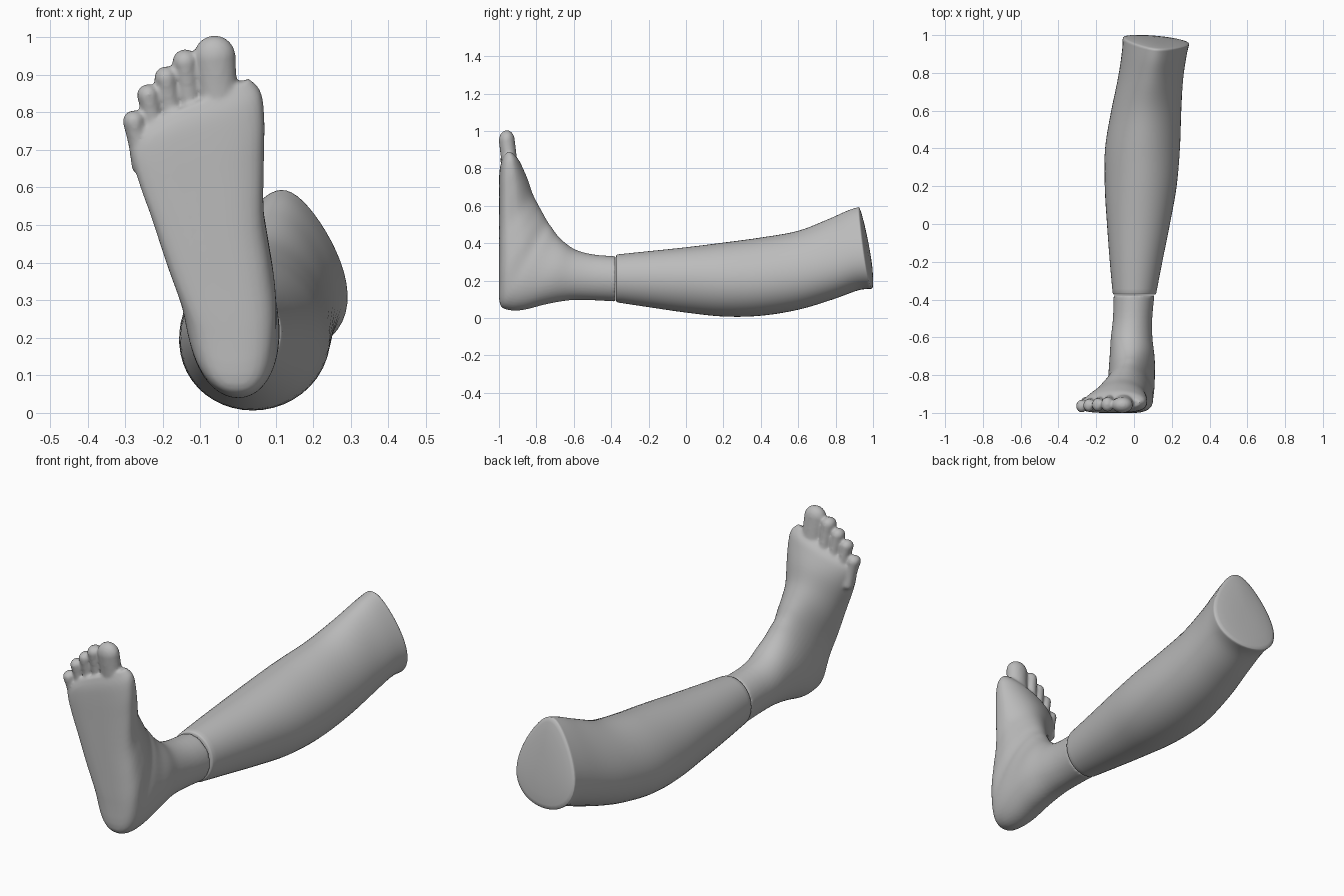
import bpy, bmesh
from math import sin, cos, pi, copysign
from mathutils import Vector, Matrix

cube = bpy.data.objects.get("Cube")
if cube:
    bpy.data.objects.remove(cube)

skin = bpy.data.materials.new("plain grey")
skin.use_nodes = True
COLOUR = (0.5, 0.5, 0.5, 1)
skin.diffuse_color = COLOUR
skin.node_tree.nodes["Principled BSDF"].inputs["Base Color"].default_value = COLOUR


def refine(rows, steps):
    """Smoothly interpolate between stations (Catmull-Rom)."""
    out = []
    for i in range(len(rows) - 1):
        p0, p3 = rows[max(i - 1, 0)], rows[min(i + 2, len(rows) - 1)]
        for s in range(steps):
            t = s / steps
            out.append([0.5 * (2 * b + (c - a) * t + (2 * a - 5 * b + 4 * c - d) * t * t
                               + (3 * b - a - 3 * c + d) * t ** 3)
                        for a, b, c, d in zip(p0, rows[i], rows[i + 1], p3)])
    return out + [list(rows[-1])]


def loft(bm, rings):
    """Skin a list of point rings and cap both ends."""
    loops = [[bm.verts.new(p) for p in ring] for ring in rings]
    n = len(loops[0])
    for a, b in zip(loops, loops[1:]):
        for j in range(n):
            bm.faces.new((a[j], a[(j + 1) % n], b[(j + 1) % n], b[j]))
    bm.faces.new(loops[0][::-1])
    bm.faces.new(loops[-1])


def finish(bm, name):
    bmesh.ops.recalc_face_normals(bm, faces=bm.faces)
    mesh = bpy.data.meshes.new(name)
    bm.to_mesh(mesh)
    bm.free()
    mesh.materials.append(skin)
    obj = bpy.data.objects.new(name, mesh)
    bpy.context.collection.objects.link(obj)
    bpy.ops.object.select_all(action="DESELECT")
    obj.select_set(True)
    bpy.context.view_layer.objects.active = obj
    return obj


N = 48
ANGLES = [2 * pi * j / N for j in range(N)]

# Lower leg stations: y, left x, right x, bottom z, top z, egg shape, end tilt
leg_rows = [
    (-0.365, -0.113, 0.118, 0.083, 0.340, 0, 0),
    (-0.20, -0.128, 0.150, 0.058, 0.357, 0, 0),
    (0.00, -0.143, 0.190, 0.029, 0.378, 0, 0),
    (0.20, -0.155, 0.226, 0.008, 0.403, 0.05, 0),
    (0.40, -0.153, 0.243, 0.012, 0.430, 0.1, 0),
    (0.60, -0.120, 0.250, 0.045, 0.465, 0.15, 0.1),
    (0.77, -0.083, 0.260, 0.100, 0.525, 0.25, 0.5),
    (0.89, -0.064, 0.277, 0.148, 0.572, 0.33, 0.9),
    (0.957, -0.060, 0.292, 0.156, 0.593, 0.37, 1),
]


def leg_ring(row, scale=1.0):
    y, xl, xr, zb, zt, egg, tilt = row
    cx, cz, w, h = (xl + xr) / 2, (zb + zt) / 2, (xr - xl) / 2, (zt - zb) / 2
    ring = []
    for t in ANGLES:
        dx = w * scale * sin(t) * (1 - egg * cos(t)) / (1 + 0.45 * egg * egg)
        dz = h * scale * cos(t)
        ring.append((cx + dx, y - tilt * (0.09 * dx + 0.16 * dz), cz + dz))
    return ring


first, last = leg_rows[0], leg_rows[-1]
rings = [leg_ring((-0.374,) + first[1:], s) for s in (0.3, 0.93)]
rings.append(leg_ring((-0.371,) + first[1:], 0.975))
rings += [leg_ring(r) for r in refine(leg_rows, 5)]
# Softly domed knee end
for s, dy in ((0.985, 0.004), (0.9, 0.008), (0.7, 0.013), (0.4, 0.017), (0.1, 0.018)):
    rings.append(leg_ring((last[0] + dy,) + last[1:], s))
bm = bmesh.new()
loft(bm, rings)
finish(bm, "lower_leg")
bpy.ops.object.shade_smooth_by_angle(angle=pi / 3)

# Foot stations: sole y, z / instep y, z / sole x, half width / instep x, half width / flatness, slant
foot_rows = [
    (-0.378, 0.088, -0.378, 0.330, 0.00, 0.108, 0.00, 0.108, 1, 0),
    (-0.50, 0.095, -0.50, 0.340, -0.005, 0.104, -0.01, 0.104, 1, 0),
    (-0.62, 0.095, -0.59, 0.365, -0.005, 0.110, -0.02, 0.110, 1, 0),
    (-0.75, 0.073, -0.65, 0.405, 0.00, 0.122, -0.02, 0.115, 1, 0),
    (-0.87, 0.043, -0.69, 0.445, 0.00, 0.128, -0.025, 0.115, 1, 0),
    (-0.95, 0.043, -0.715, 0.480, 0.00, 0.128, -0.03, 0.115, 0.95, 0),
    (-0.995, 0.075, -0.74, 0.515, -0.005, 0.128, -0.04, 0.115, 0.85, 0),
    (-1.00, 0.200, -0.765, 0.560, -0.018, 0.137, -0.05, 0.118, 0.7, 0),
    (-1.00, 0.330, -0.79, 0.605, -0.05, 0.149, -0.06, 0.120, 0.62, 0),
    (-1.00, 0.460, -0.82, 0.665, -0.083, 0.160, -0.07, 0.125, 0.6, 0),
    (-1.00, 0.600, -0.845, 0.735, -0.108, 0.180, -0.075, 0.140, 0.6, 0.1),
    (-1.00, 0.710, -0.868, 0.785, -0.120, 0.190, -0.08, 0.150, 0.62, 0.22),
    (-0.997, 0.780, -0.888, 0.820, -0.125, 0.182, -0.085, 0.150, 0.7, 0.33),
    (-0.985, 0.830, -0.915, 0.845, -0.125, 0.150, -0.095, 0.130, 0.85, 0.4),
]


def power(v, e):
    return copysign(abs(v) ** e, v)


def foot_ring(row):
    sy, sz, ty, tz, cs, ws, ct, wt, e, slant = row
    ring = []
    for t in ANGLES:
        k = e if cos(t) > 0 else 1
        u = 0.5 - 0.5 * power(cos(t), k)
        side = power(sin(t), k) * (ws + (wt - ws) * u)
        x = cs + (ct - cs) * u + side
        ring.append((x, sy + (ty - sy) * u, sz + (tz - sz) * u + slant * (x + 0.1)))
    return ring


bm = bmesh.new()
loft(bm, [foot_ring(r) for r in refine(foot_rows, 4)])

# Toes: base point, tip centre, base radius, tip radius
toes = [
    ((-0.045, -0.935, 0.76), (-0.062, -0.958, 0.948), 0.066, 0.056),
    ((-0.122, -0.930, 0.76), (-0.141, -0.955, 0.933), 0.034, 0.034),
    ((-0.170, -0.935, 0.74), (-0.192, -0.957, 0.891), 0.031, 0.031),
    ((-0.215, -0.940, 0.71), (-0.239, -0.960, 0.845), 0.030, 0.030),
    ((-0.255, -0.948, 0.66), (-0.277, -0.964, 0.775), 0.029, 0.030),
]
for base, tip, r0, r1 in toes:
    base, tip = Vector(base), Vector(tip)
    for i in range(11):
        f = i / 10
        pinch = 1 - 0.1 * sin(pi * f)
        r = (r0 + (r1 - r0) * f) * pinch
        depth = min(1.15, 0.043 / r) if r > 0.04 else 1.15
        place = Matrix.Translation(base.lerp(tip, f)) @ Matrix.Diagonal((r, r * depth, r, 1))
        bmesh.ops.create_uvsphere(bm, u_segments=20, v_segments=12, radius=1, matrix=place)

# Fuse toes and foot into one smooth skin
foot = finish(bm, "foot")
remesh = foot.modifiers.new("fuse", "REMESH")
remesh.mode = "VOXEL"
remesh.voxel_size = 0.007
remesh.use_smooth_shade = True
soften = foot.modifiers.new("soften", "SMOOTH")
soften.factor = 0.5
soften.iterations = 5
bpy.ops.object.shade_smooth()
